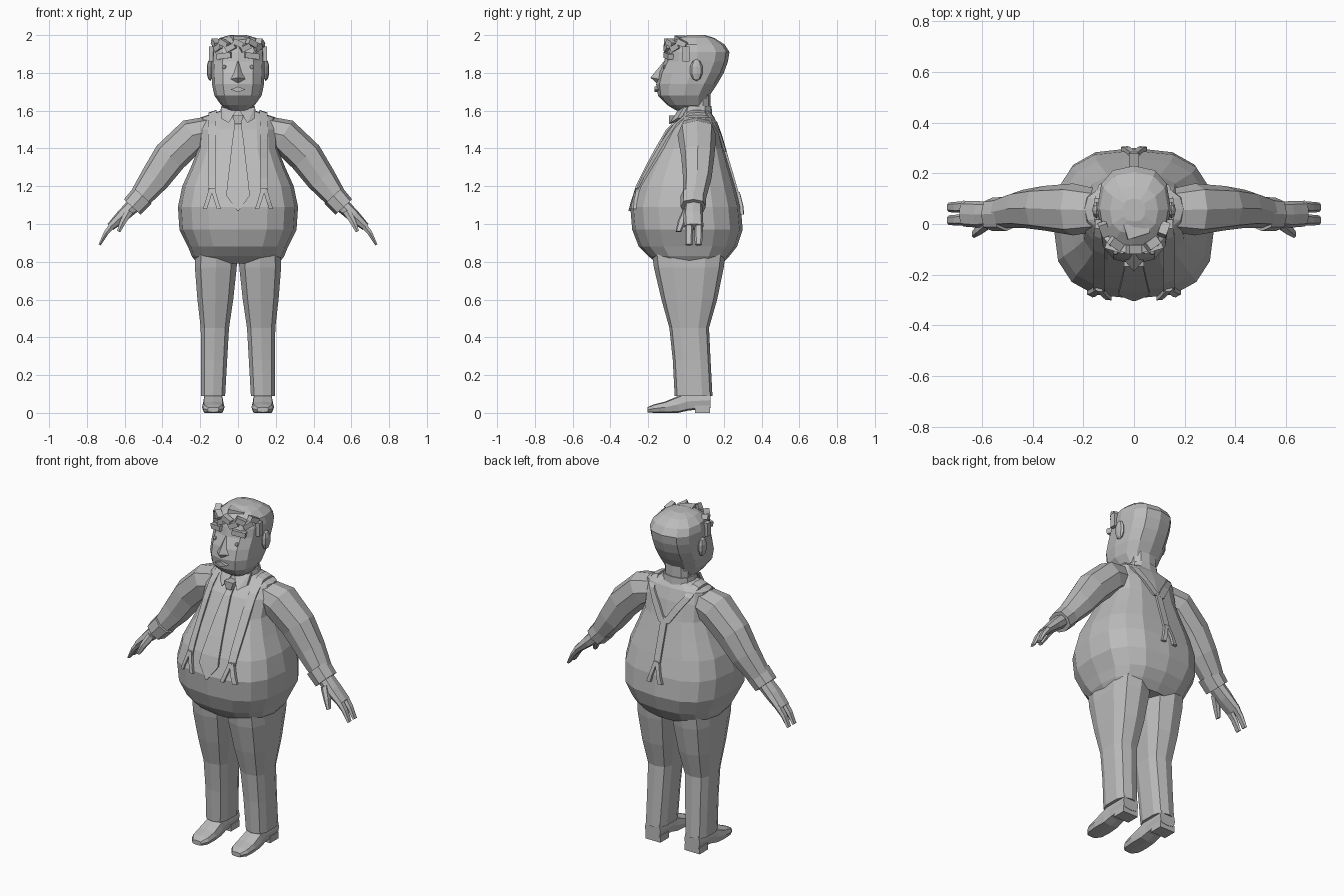
import bpy, bmesh, math
from mathutils import Vector, Matrix
from mathutils.bvhtree import BVHTree

cube = bpy.data.objects.get("Cube")
if cube:
    bpy.data.objects.remove(cube, do_unlink=True)

grey = bpy.data.materials.new("plain_grey")
grey.use_nodes = True
tone = (0.5, 0.5, 0.5, 1)
grey.diffuse_color = tone
grey.node_tree.nodes["Principled BSDF"].inputs["Base Color"].default_value = tone


def finish(name, bm):
    """Turn a bmesh into a flat shaded object and return its search tree."""
    bmesh.ops.recalc_face_normals(bm, faces=bm.faces[:])
    tree = BVHTree.FromBMesh(bm)
    mesh = bpy.data.meshes.new(name)
    bm.to_mesh(mesh)
    bm.free()
    mesh.materials.append(grey)
    bpy.context.collection.objects.link(bpy.data.objects.new(name, mesh))
    return tree


def section(centre, u, v, n, p):
    """Rounded-square cross-section with half axes u and v."""
    pts = []
    for i in range(n):
        t = 2 * math.pi * i / n - math.pi / 2
        c, s = math.cos(t), math.sin(t)
        a = math.copysign(abs(c) ** (2 / p), c)
        b = math.copysign(abs(s) ** (2 / p), s)
        pts.append(Vector(centre) + Vector(u) * a + Vector(v) * b)
    return pts


def loft(name, sections):
    bm = bmesh.new()
    rings = [[bm.verts.new(q) for q in sec] for sec in sections]
    n = len(rings[0])
    for a, b in zip(rings, rings[1:]):
        for i in range(n):
            j = (i + 1) % n
            bm.faces.new((a[i], a[j], b[j], b[i]))
    bm.faces.new(rings[0])
    bm.faces.new(rings[-1])
    return finish(name, bm)


def upright(name, rings, n=12, p=2.5, side=1):
    """Loft of level rings: z, x low, x high, y front, y back."""
    return loft(name, [section((side * (a + b) / 2, (f + k) / 2, z),
                               ((b - a) / 2, 0, 0), (0, (k - f) / 2, 0), n, p)
                       for z, a, b, f, k in rings])


def limb(name, rings, side, n=8, p=2.6):
    """Loft along a bent path: x, z, half thickness, y front, y back."""
    secs = []
    for i, (x, z, h, f, k) in enumerate(rings):
        a, b = rings[max(i - 1, 0)], rings[min(i + 1, len(rings) - 1)]
        d = Vector((b[0] - a[0], 0, b[1] - a[1])).normalized()
        secs.append(section((side * x, (f + k) / 2, z),
                            (side * -d.z * h, 0, d.x * h), (0, (k - f) / 2, 0), n, p))
    loft(name, secs)


def hull(name, pts, side=1):
    bm = bmesh.new()
    for x, y, z in pts:
        bm.verts.new((side * x, y, z))
    bmesh.ops.convex_hull(bm, input=bm.verts[:])
    finish(name, bm)


def block(name, loc, size, turn=0.0, tilt=0.0):
    bm = bmesh.new()
    m = (Matrix.Translation(loc) @ Matrix.Rotation(turn, 4, 'Z')
         @ Matrix.Rotation(tilt, 4, 'Y') @ Matrix.Diagonal((*size, 1)))
    bmesh.ops.create_cube(bm, size=1, matrix=m)
    finish(name, bm)


def ball(name, loc, size):
    bm = bmesh.new()
    m = Matrix.Translation(loc) @ Matrix.Diagonal((*size, 1))
    bmesh.ops.create_uvsphere(bm, u_segments=8, v_segments=5, radius=1, matrix=m)
    finish(name, bm)


# Torso
body = upright("shirt_torso", [(z, -w, w, f, k) for z, w, f, k in (
    (0.79, 0.215, -0.15, 0.19), (0.83, 0.245, -0.2, 0.23), (0.88, 0.265, -0.25, 0.27),
    (0.97, 0.31, -0.285, 0.3), (1.09, 0.318, -0.295, 0.29), (1.2, 0.295, -0.26, 0.26),
    (1.3, 0.25, -0.21, 0.23), (1.4, 0.21, -0.155, 0.2), (1.5, 0.205, -0.095, 0.175),
    (1.565, 0.195, -0.03, 0.15), (1.6, 0.09, -0.01, 0.125))], 16, 2.7)


def cast(tree, x, h, way):
    """Point on a surface seen from the front, the back or above."""
    if way == "top":
        start, d = Vector((x, h, 3)), Vector((0, 0, -1))
    else:
        s = -1 if way == "front" else 1
        start, d = Vector((x, s * 2, h)), Vector((0, -s, 0))
    return tree.ray_cast(start, d)[0], -d


def strap(name, path, side=1, lift=0.012):
    """Raised band on the torso: x, height or depth, half width, way."""
    bm = bmesh.new()
    rows = []
    for x, h, w, way in path:
        row = []
        for e in (-w, w):
            hit, out = cast(body, side * (x + e), h, way)
            if hit:
                row += [bm.verts.new(hit + out * lift), bm.verts.new(hit - out * lift)]
        if len(row) == 4:
            rows.append([row[0], row[2], row[3], row[1]])
    for a, b in zip(rows, rows[1:]):
        for i in range(4):
            j = (i + 1) % 4
            bm.faces.new((a[i], a[j], b[j], b[i]))
    bm.faces.new(rows[0])
    bm.faces.new(rows[-1])
    finish(name, bm)


# Necktie
strap("tie", [(0, 1.54, 0.018, "front"), (0, 1.5, 0.022, "front"), (0, 1.4, 0.035, "front"),
              (0, 1.3, 0.046, "front"), (0, 1.2, 0.058, "front"), (0, 1.15, 0.062, "front"),
              (0, 1.07, 0.004, "front")])
hull("tie_knot", [(x, y, z) for y in (-0.09, -0.03)
                  for x, z in ((-0.03, 1.575), (0.03, 1.575), (-0.016, 1.53), (0.016, 1.53))])

# Neck and head
upright("neck", [(1.56, -0.08, 0.08, 0, 0.13), (1.72, -0.08, 0.08, 0, 0.13)], 10)
head = upright("head", [(z, -w, w, f, k) for z, w, f, k in (
    (1.6, 0.05, -0.05, 0.09), (1.63, 0.09, -0.1, 0.11), (1.68, 0.125, -0.148, 0.125),
    (1.74, 0.138, -0.158, 0.165), (1.8, 0.14, -0.145, 0.2), (1.86, 0.143, -0.115, 0.222),
    (1.91, 0.145, -0.105, 0.23), (1.95, 0.135, -0.09, 0.205), (1.985, 0.095, -0.04, 0.15),
    (2, 0.045, 0.01, 0.1))], 12, 2.5)
hull("nose", [(0, -0.11, 1.87), (0, -0.188, 1.775), (0.05, -0.13, 1.765),
              (-0.05, -0.13, 1.765), (0, -0.15, 1.74), (0, -0.1, 1.75)])
hull("mouth", [(x, y, z) for y in (-0.168, -0.12)
               for x, z in ((-0.04, 1.712), (0, 1.728), (0.04, 1.712), (0, 1.698))])

# Fringe of curled locks
for i in range(9):
    a = math.radians(-160 + i * 17.5)
    x, y = 0.125 * math.cos(a), 0.02 + 0.12 * math.sin(a)
    block("hair_lock", (x, y, 1.945 + 0.012 * (-1) ** i), (0.055, 0.035, 0.03),
          a + math.pi / 2, 0.45 * (-1) ** i)
block("hair_tuft", (0.01, -0.02, 1.98), (0.09, 0.06, 0.025), 0.3, 0.1)

heel = 0.13
for side, word in ((1, "left_"), (-1, "right_")):
    # Face details
    spot = cast(head, side * 0.073, 1.83, "front")[0]
    ball(word + "eye", spot, (0.012, 0.01, 0.012))
    spot = cast(head, side * 0.073, 1.89, "front")[0]
    block(word + "eyebrow", spot, (0.078, 0.03, 0.03), side * 0.3, side * 0.12)
    ball(word + "ear", (side * 0.148, 0.055, 1.815), (0.018, 0.035, 0.058))
    block(word + "sideburn", (side * 0.142, 0.0, 1.9), (0.024, 0.035, 0.08))

    # Collar wing
    hull(word + "collar_wing", [(x, y + t, z) for t in (0, 0.02) for x, y, z in (
        (0.008, -0.045, 1.6), (0.09, -0.01, 1.62), (0.09, -0.045, 1.56),
        (0.05, -0.085, 1.535))], side)

    # Braces over the shoulder with forked ends
    strap(word + "brace", [(0.138, z, 0.021, "front") for z in (1.17, 1.25, 1.35, 1.45, 1.53)]
          + [(0.135, y, 0.021, "top") for y in (0.02, 0.06, 0.1)]
          + [(0.12, 1.54, 0.021, "back"), (0.07, 1.47, 0.023, "back"),
             (0.012, 1.38, 0.022, "back")], side)
    for shift in (-0.034, 0.034):
        strap(word + "brace_clip", [(0.138 + shift * k, z, 0.011, "front") for k, z in
                                    ((0.1, 1.19), (0.7, 1.12), (1.1, 1.08))], side, 0.017)
    strap(word + "back_clip", [(0.005, 1.17, 0.011, "back"), (0.024, 1.1, 0.011, "back"),
                               (0.038, 1.05, 0.013, "back")], side, 0.017)

    # Sleeve, cuff and hand
    limb(word + "sleeve", [
        (0.15, 1.49, 0.08, -0.03, 0.14), (0.24, 1.47, 0.092, -0.045, 0.16),
        (0.36, 1.355, 0.092, -0.025, 0.15), (0.44, 1.24, 0.08, -0.015, 0.135),
        (0.525, 1.13, 0.058, -0.015, 0.105)], side)
    limb(word + "cuff", [(0.505, 1.15, 0.064, -0.028, 0.108),
                         (0.56, 1.09, 0.06, -0.028, 0.104)], side)
    limb(word + "palm", [(0.54, 1.11, 0.04, -0.005, 0.085), (0.61, 1.045, 0.034, -0.015, 0.09),
                         (0.675, 0.985, 0.022, -0.01, 0.092)], side)
    for f in (-0.006, 0.045):
        limb(word + "finger", [(0.66, 1, 0.02, f, f + 0.046), (0.7, 0.95, 0.014, f, f + 0.043),
                               (0.732, 0.89, 0.007, f + 0.002, f + 0.04)], side, 6)
    limb(word + "thumb", [(0.575, 1.07, 0.024, -0.02, 0.03), (0.61, 1.01, 0.018, -0.045, 0),
                          (0.632, 0.96, 0.01, -0.055, -0.025)], side, 6)

    # Trouser leg
    upright(word + "trouser_leg", [
        (0.85, 0, 0.23, -0.18, 0.21), (0.77, 0.003, 0.232, -0.17, 0.2),
        (0.6, 0.022, 0.218, -0.13, 0.165), (0.45, 0.045, 0.2, -0.088, 0.122),
        (0.28, 0.055, 0.198, -0.07, 0.13), (0.09, 0.066, 0.198, -0.06, 0.14)], 10, 3, side)

    # Shoe: y, half width, bottom, top
    loft(word + "shoe", [section((side * 0.131, y, (lo + hi) / 2), (w, 0, 0),
                                 (0, 0, (hi - lo) / 2), 8, 4) for y, w, lo, hi in (
        (-0.205, 0.03, 0.003, 0.03), (-0.17, 0.055, 0, 0.045), (-0.11, 0.06, 0, 0.06),
        (-0.04, 0.056, 0, 0.09), (0.01, 0.052, 0.012, 0.11), (heel, 0.052, 0.025, 0.11))])
    block(word + "shoe_heel", (side * 0.131, 0.088, 0.02), (0.1, 0.08, 0.04))

# Collar band and rear brace
upright("collar_band", [(1.565, -0.1, 0.1, -0.045, 0.14), (1.625, -0.088, 0.088, -0.02, 0.135)], 12)
strap("rear_brace", [(0, z, 0.02, "back") for z in (1.41, 1.34, 1.25, 1.16)])
